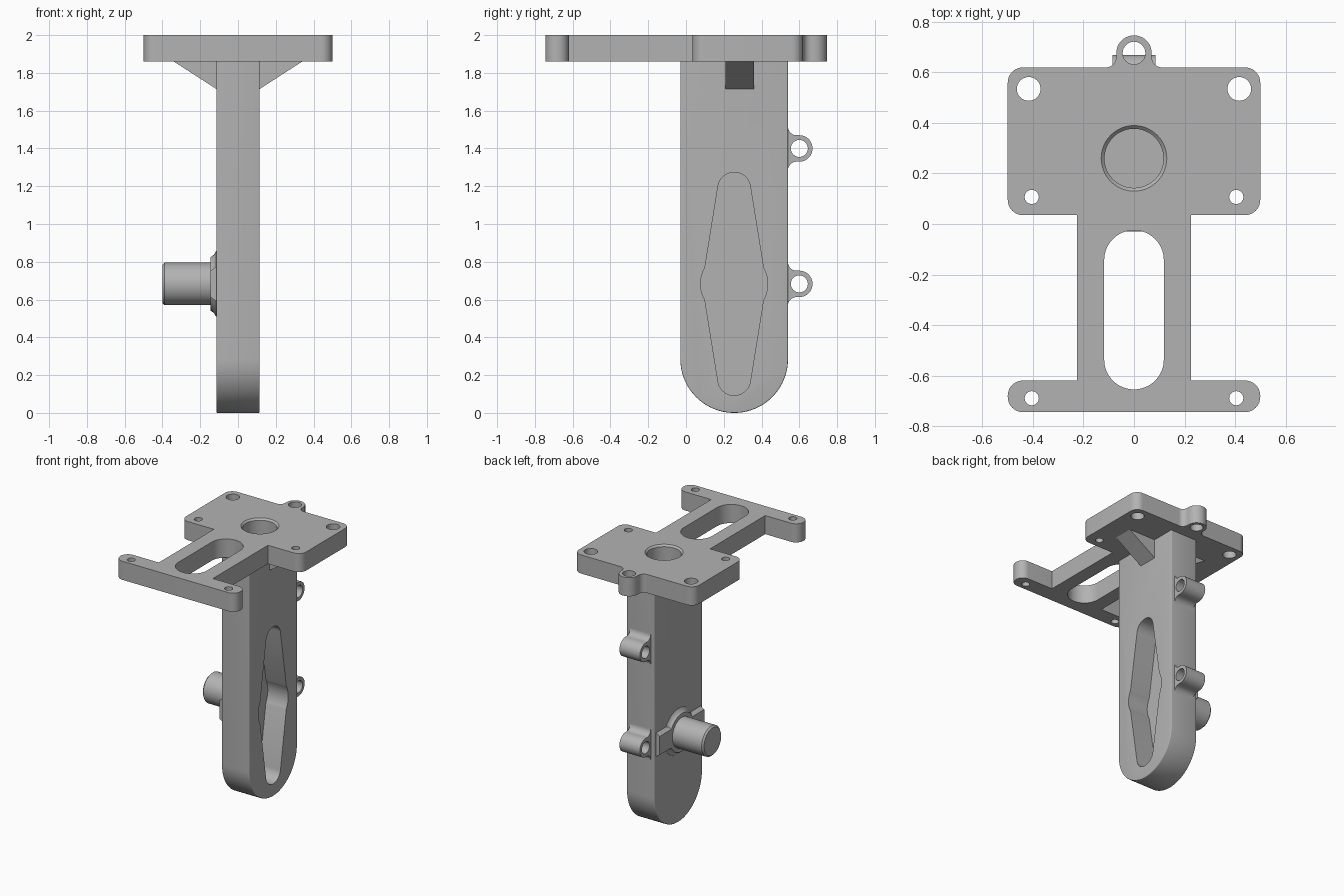
import bpy, bmesh, math
from mathutils import Vector

cube = bpy.data.objects.get("Cube")
if cube:
    bpy.data.objects.remove(cube)

grey = bpy.data.materials.new("light_grey")
grey.use_nodes = True
COLOUR = (0.45, 0.45, 0.45, 1)
grey.diffuse_color = COLOUR
grey.node_tree.nodes["Principled BSDF"].inputs["Base Color"].default_value = COLOUR

# maps a 2D point and a height along the named axis to 3D
AXES = {"x": lambda a, b, h: (h, a, b),
        "y": lambda a, b, h: (a, h, b),
        "z": lambda a, b, h: (a, b, h)}


def rounded(corners, steps=10):
    """Outline from (a, b, radius) corners, each replaced by an arc."""
    out = []
    for i, (a, b, r) in enumerate(corners):
        p = Vector((a, b))
        if r == 0:
            out.append(p)
            continue
        u = (Vector(corners[i - 1][:2]) - p).normalized()
        v = (Vector(corners[(i + 1) % len(corners)][:2]) - p).normalized()
        half = u.angle(v) / 2
        centre = p + (u + v).normalized() * (r / math.sin(half))
        start = p + u * (r / math.tan(half)) - centre
        end = p + v * (r / math.tan(half)) - centre
        sweep = start.angle(end)
        for k in range(steps + 1):
            t = k / steps
            out.append(centre + (start * math.sin((1 - t) * sweep)
                                 + end * math.sin(t * sweep)) / math.sin(sweep))
    return out


def mirrored(half):
    return half + [(-a, b, r) for a, b, r in reversed(half)]


def loft(name, rings):
    """Closed solid through equal-sized rings of points."""
    bm = bmesh.new()
    loops = [[bm.verts.new(p) for p in ring] for ring in rings]
    n = len(loops[0])
    for low, high in zip(loops, loops[1:]):
        for i in range(n):
            j = (i + 1) % n
            bm.faces.new((low[i], low[j], high[j], high[i]))
    bm.faces.new(loops[0])
    bm.faces.new(loops[-1])
    bmesh.ops.recalc_face_normals(bm, faces=bm.faces)
    mesh = bpy.data.meshes.new(name)
    bm.to_mesh(mesh)
    bm.free()
    mesh.materials.append(grey)
    obj = bpy.data.objects.new(name, mesh)
    bpy.context.collection.objects.link(obj)
    return obj


def prism(name, outline, axis, low, high):
    return loft(name, [[AXES[axis](a, b, h) for a, b in outline] for h in (low, high)])


def turned(name, profile, axis, ca, cb, sides=48):
    angles = [2 * math.pi * i / sides for i in range(sides)]
    return loft(name, [[AXES[axis](ca + r * math.cos(t), cb + r * math.sin(t), h)
                        for t in angles] for r, h in profile])


def apply(obj, kind, **settings):
    mod = obj.modifiers.new(kind, kind)
    for key, value in settings.items():
        setattr(mod, key, value)
    bpy.context.view_layer.objects.active = obj
    bpy.ops.object.modifier_apply(modifier=mod.name)


def cut(obj, cutter):
    apply(obj, "BOOLEAN", operation="DIFFERENCE", solver="EXACT", object=cutter)
    bpy.data.objects.remove(cutter)


def box(a0, a1, b0, b1):
    return rounded([(a0, b0, 0), (a1, b0, 0), (a1, b1, 0), (a0, b1, 0)])


parts = []
MID_Y, HUB_Z = 0.255, 0.683
PLATE_Z = 1.86

# top plate: main pad, stem, front crossbar and rear eyelet in one outline
plate = prism("top_plate", rounded(mirrored([
    (0.5, -0.745, 0.06), (0.5, -0.62, 0.06), (0.225, -0.62, 0), (0.225, 0.035, 0),
    (0.5, 0.035, 0.06), (0.5, 0.62, 0.06), (0.07, 0.62, 0.042), (0.07, 0.747, 0.0699)])),
    "z", PLATE_Z, 2)
slot = rounded(mirrored([(0.118, -0.655, 0.1179), (0.118, -0.025, 0.1179)]), 16)
cut(plate, prism("slot_cutter", slot, "z", 1.8, 2.1))
holes = [(0, 0.677, 0.045)]
for side in (-1, 1):
    holes += [(side * 0.417, 0.535, 0.047), (side * 0.405, 0.107, 0.028),
              (side * 0.405, -0.69, 0.028)]
for x, y, r in holes:
    cut(plate, turned("hole_cutter", [(r, 1.8), (r, 2.1)], "z", x, y, 32))
cut(plate, turned("bore_cutter", [(0.117, 1.8), (0.117, 1.987), (0.14, 2.01)],
                  "z", 0, 0.26))
parts.append(plate)

# hanging arm with softened edges and a diamond pocket on its left face
arm = prism("arm", rounded([(-0.03, 0, 0.2849), (0.54, 0, 0.2849),
                            (0.54, 1.95, 0), (-0.03, 1.95, 0)], 24), "x", -0.115, 0.115)
apply(arm, "BEVEL", width=0.02, segments=4, limit_method="ANGLE", angle_limit=0.6)
cut(arm, prism("top_trim_cutter", box(-0.3, 0.3, -0.2, 0.8), "z", PLATE_Z + 0.003, 2.2))
quarter = [(0.2016, 0, 0.17), (0.155, 0.085, 0), (0.0736, 0.59, 0.084)]
pocket = (quarter + [(-a, b, r) for a, b, r in reversed(quarter)]
          + [(-a, -b, r) for a, b, r in quarter[1:]]
          + [(a, -b, r) for a, b, r in reversed(quarter[1:])])
pocket = [(a + MID_Y, b + HUB_Z, r) for a, b, r in pocket]
cut(arm, prism("pocket_cutter", rounded(pocket), "x", -0.055, 0.2))
parts.append(arm)

# side gussets under the plate
for side, label in ((1, "left"), (-1, "right")):
    wedge = [(side * 0.1, PLATE_Z), (side * 0.34, PLATE_Z),
             (side * 0.115, 1.715), (side * 0.1, 1.705)]
    parts.append(prism(label + "_gusset", wedge, "y", 0.21, 0.36))

# cable eyelets on the rear edge
for label, z in (("upper", 1.4), ("lower", HUB_Z)):
    half = [(0.53, 0.118, 0), (0.54, 0.118, 0), (0.54, 0.07, 0.045), (0.67, 0.07, 0.0699)]
    outline = half + [(a, -b, r) for a, b, r in reversed(half)]
    eyelet = prism(label + "_eyelet", rounded([(a, b + z, r) for a, b, r in outline]),
                   "x", -0.085, 0.085)
    cut(eyelet, turned("eyelet_cutter", [(0.045, -0.2), (0.045, 0.2)], "x", 0.6, z, 32))
    parts.append(eyelet)

# flared hub, cross rib and stub shaft on the right face
parts.append(turned("hub", [(0.175, -0.11), (0.172, -0.117), (0.155, -0.127),
                            (0.145, -0.14), (0.143, -0.145)], "x", MID_Y, HUB_Z))
rib = [(-0.105, HUB_Z - 0.09), (-0.117, HUB_Z - 0.09), (-0.145, HUB_Z - 0.07),
       (-0.145, HUB_Z + 0.07), (-0.117, HUB_Z + 0.09), (-0.105, HUB_Z + 0.09)]
parts.append(prism("cross_rib", rib, "y", -0.01, 0.52))
parts.append(turned("shaft", [(0.113, -0.11), (0.113, -0.388), (0.101, -0.4)],
                    "x", MID_Y, HUB_Z))

# smooth curved surfaces, keep edges crisp
for obj in parts:
    bpy.ops.object.select_all(action="DESELECT")
    obj.select_set(True)
    bpy.context.view_layer.objects.active = obj
    bpy.ops.object.shade_smooth_by_angle(angle=math.radians(30))
